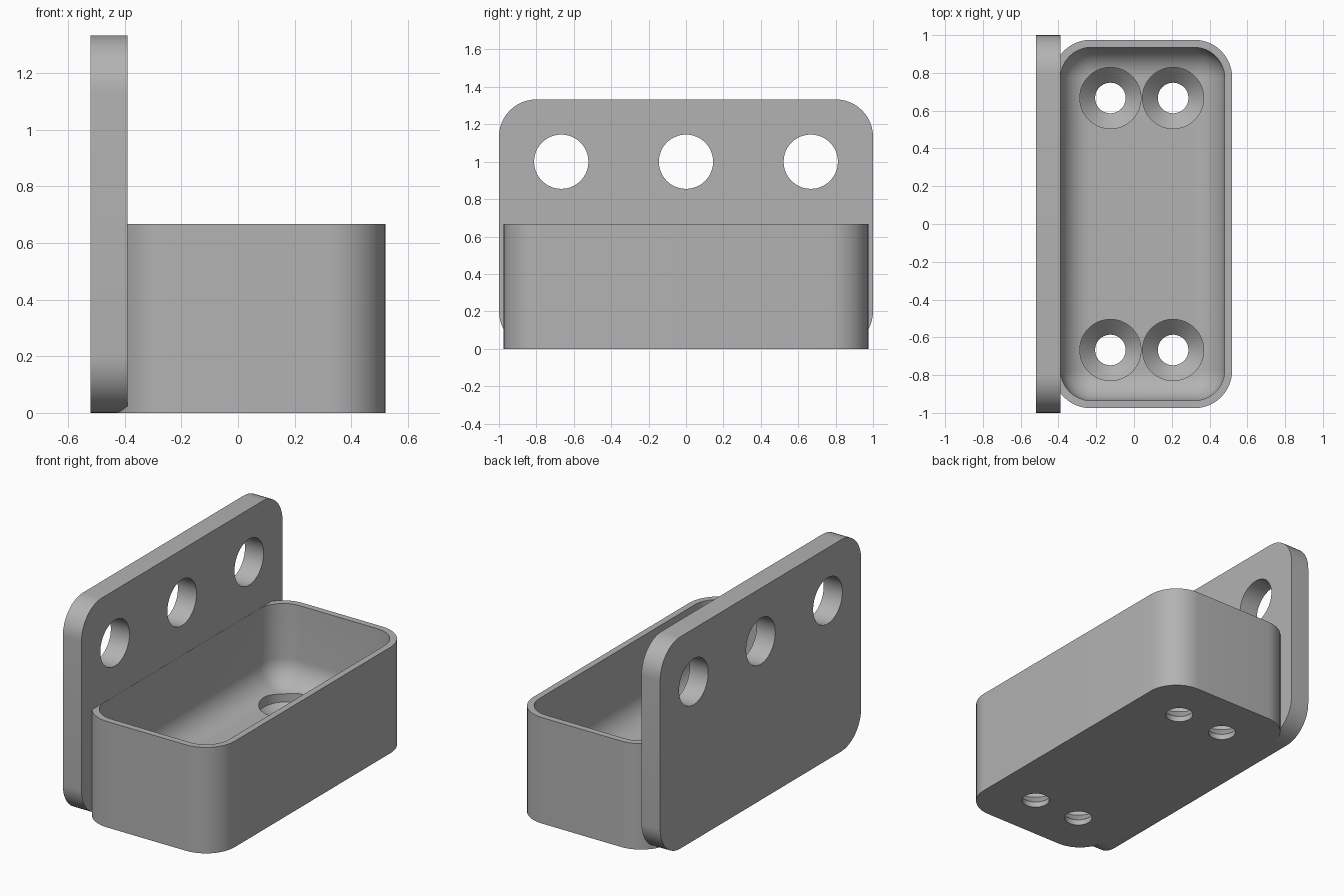
import bpy, bmesh, math
from math import pi, cos, sin

cube = bpy.data.objects.get("Cube")
if cube:
    bpy.data.objects.remove(cube, do_unlink=True)

grey = bpy.data.materials.new("plain grey")
grey.use_nodes = True
colour = (0.45, 0.45, 0.45, 1)
grey.diffuse_color = colour
grey.node_tree.nodes["Principled BSDF"].inputs["Base Color"].default_value = colour


def rounded_rect(x0, x1, y0, y1, r, steps=12):
    """Corner-rounded outline, counter-clockwise."""
    centres = [(x1 - r, y1 - r), (x0 + r, y1 - r), (x0 + r, y0 + r), (x1 - r, y0 + r)]
    return [(cx + r * cos((q + i / steps) * pi / 2), cy + r * sin((q + i / steps) * pi / 2))
            for q, (cx, cy) in enumerate(centres) for i in range(steps + 1)]


def circle(cx, cy, r, sides=64):
    return [(cx + r * cos(2 * pi * i / sides), cy + r * sin(2 * pi * i / sides))
            for i in range(sides)]


def loft(name, sections, place=lambda a, b, h: (a, b, h)):
    """Closed solid through a stack of (outline, height) sections."""
    bm = bmesh.new()
    rings = [[bm.verts.new(place(a, b, h)) for a, b in outline] for outline, h in sections]
    for low, high in zip(rings, rings[1:]):
        for i in range(len(low)):
            j = (i + 1) % len(low)
            bm.faces.new((low[i], low[j], high[j], high[i]))
    bm.faces.new(rings[0][::-1])
    bm.faces.new(rings[-1])
    bmesh.ops.recalc_face_normals(bm, faces=bm.faces)
    mesh = bpy.data.meshes.new(name)
    bm.to_mesh(mesh)
    bm.free()
    mesh.materials.append(grey)
    obj = bpy.data.objects.new(name, mesh)
    bpy.context.collection.objects.link(obj)
    return obj


def combine(target, other, operation):
    """Apply a boolean and discard the helper."""
    mod = target.modifiers.new("boolean", 'BOOLEAN')
    mod.operation, mod.object, mod.solver = operation, other, 'EXACT'
    bpy.ops.object.select_all(action='DESELECT')
    bpy.context.view_layer.objects.active = target
    target.select_set(True)
    bpy.ops.object.modifier_apply(modifier=mod.name)
    bpy.data.objects.remove(other, do_unlink=True)


def upright(a, b, h):
    return (h, a, b)


# Upright mounting plate with three screw holes
outline = rounded_rect(-1, 1, 0, 1.333, 0.2)
plate = loft("mounting_plate", [(outline, -0.52), (outline, -0.39)], upright)
for y in (-0.667, 0, 0.667):
    hole = circle(y, 1.0, 0.145)
    combine(plate, loft("plate_drill", [(hole, -0.6), (hole, -0.3)], upright), 'DIFFERENCE')

# Tray body
outline = rounded_rect(-0.43, 0.52, -0.975, 0.975, 0.2)
bracket = loft("tray_bracket", [(outline, 0), (outline, 0.667)])

# Cavity with a rounded floor edge
FLOOR, R = 0.165, 0.16
sections = []
for i in range(13):
    angle = i / 12 * pi / 2
    inset = R * (1 - sin(angle))
    ring = rounded_rect(-0.389 + inset, 0.48 - inset, -0.935 + inset, 0.935 - inset,
                        R + 0.002 - inset)
    sections.append((ring, FLOOR + R * (1 - cos(angle))))
sections.append((sections[-1][0], 0.8))
combine(bracket, loft("cavity", sections), 'DIFFERENCE')

# Countersunk holes in the floor
for x in (-0.125, 0.207):
    for y in (-0.667, 0.667):
        profile = [(0.081, -0.1), (0.081, 0.035), (0.162, 0.115), (0.162, 0.4)]
        sink = loft("countersink", [(circle(x, y, r), z) for r, z in profile])
        combine(bracket, sink, 'DIFFERENCE')

# Join the tray and the plate
combine(bracket, plate, 'UNION')
bpy.ops.object.shade_smooth_by_angle(angle=math.radians(30))
